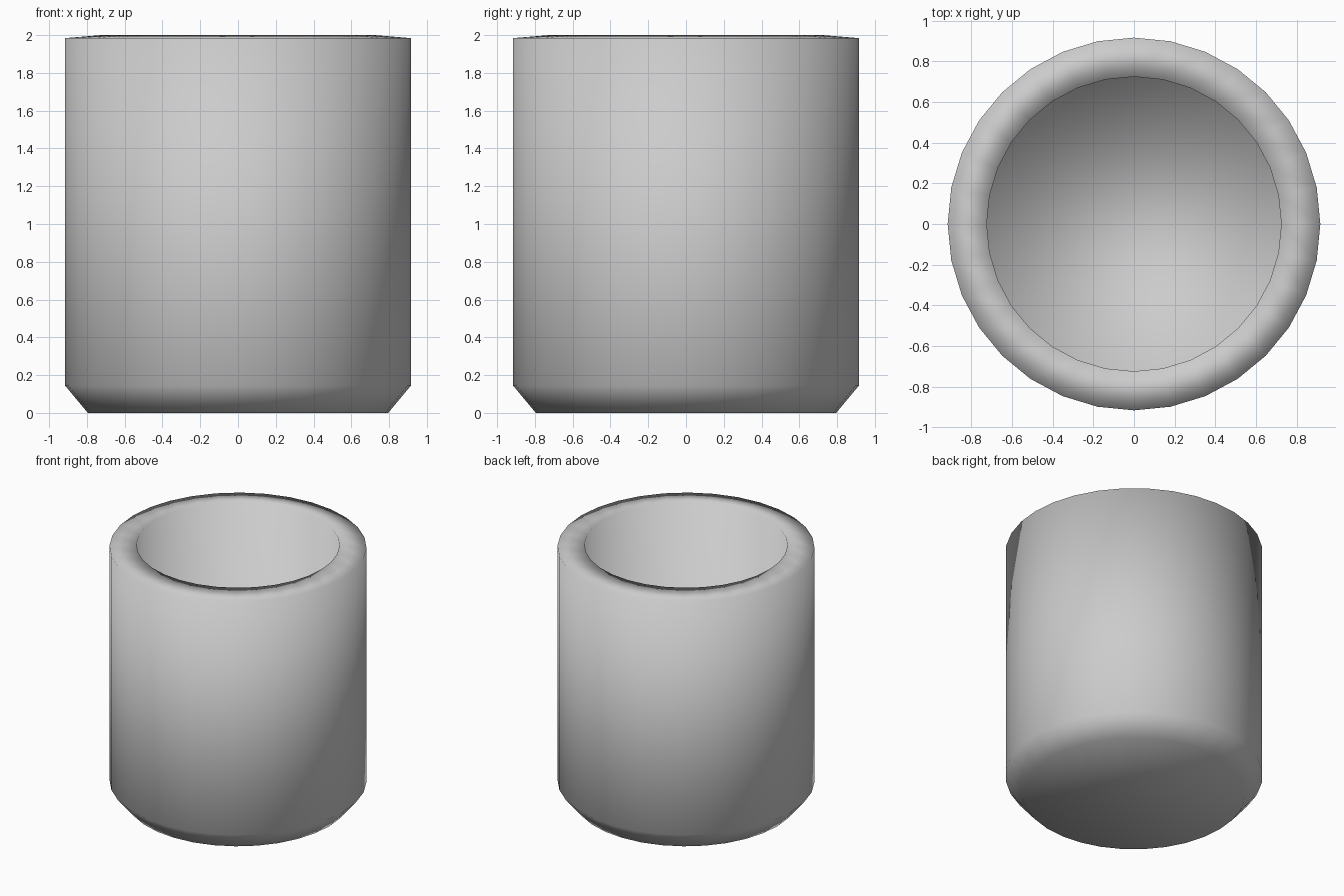
import bpy, bmesh, math

if "Cube" in bpy.data.objects:
    bpy.data.objects.remove(bpy.data.objects["Cube"])

SIDES = 32

# Profile (radius, z): base edge, chamfer, outer rim, inner rim, inner floor edge
PROFILE = [(0.795, 0.0), (0.916, 0.145), (0.916, 1.984), (0.724, 2.0), (0.724, 0.19)]


def ring(bm, r, z):
    return [bm.verts.new((r * math.cos(2 * math.pi * i / SIDES),
                          r * math.sin(2 * math.pi * i / SIDES), z))
            for i in range(SIDES)]


# Open cup: rings joined by quads, closed by a base and an inner floor
bm = bmesh.new()
rings = [ring(bm, r, z) for r, z in PROFILE]
for a, b in zip(rings, rings[1:]):
    for i in range(SIDES):
        j = (i + 1) % SIDES
        bm.faces.new((a[i], a[j], b[j], b[i]))
bm.faces.new(rings[0][::-1])
bm.faces.new(rings[-1])
bmesh.ops.recalc_face_normals(bm, faces=bm.faces[:])
for f in bm.faces:
    f.smooth = True

mesh = bpy.data.meshes.new("cup")
bm.to_mesh(mesh)
bm.free()
cup = bpy.data.objects.new("cup", mesh)
bpy.context.collection.objects.link(cup)
